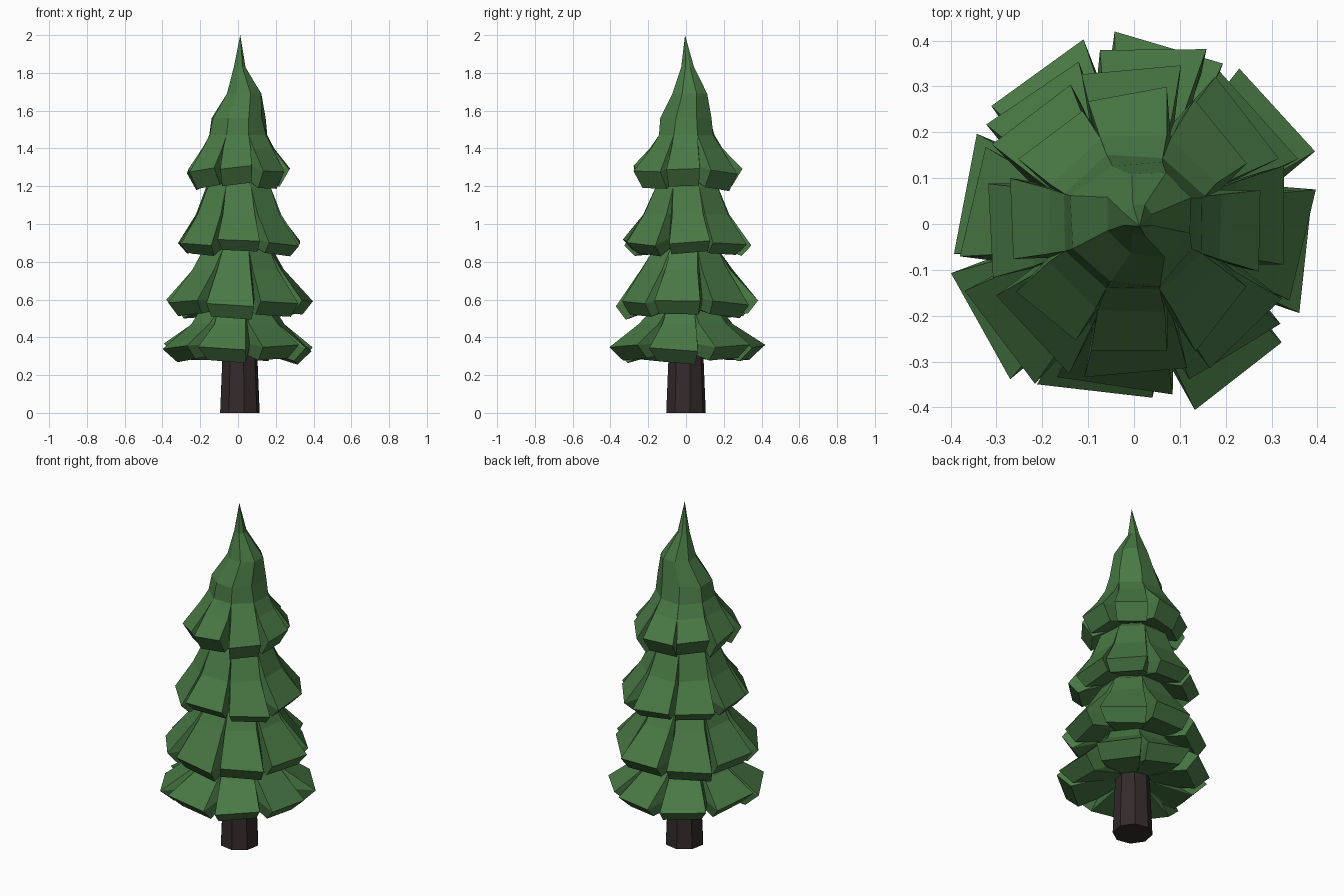
import bpy, bmesh, math, random
from mathutils import Vector

if "Cube" in bpy.data.objects:
    bpy.data.objects.remove(bpy.data.objects["Cube"])

random.seed(4)


def material(name, rgb):
    m = bpy.data.materials.new(name)
    m.diffuse_color = (*rgb, 1)
    m.use_nodes = True
    m.node_tree.nodes["Principled BSDF"].inputs["Base Color"].default_value = m.diffuse_color
    return m


GREEN = material("pine green", (0.066, 0.190, 0.058))
BARK = material("dark bark", (0.034, 0.024, 0.024))
LOBES = 8


def finish(bm, name, mat):
    bmesh.ops.remove_doubles(bm, verts=bm.verts, dist=0.0005)
    bmesh.ops.recalc_face_normals(bm, faces=bm.faces)
    me = bpy.data.meshes.new(name)
    bm.to_mesh(me)
    bm.free()
    me.materials.append(mat)
    ob = bpy.data.objects.new(name, me)
    bpy.context.collection.objects.link(ob)
    return ob


def polar(r, a, z, cx=0.0, cy=0.0):
    return Vector((cx + r * math.cos(a), cy + r * math.sin(a), z))


def plain_row(r, z, start, cx=0.0, cy=0.0, jitter=0.05):
    """Eight corners, each repeated three times so it joins a bough row."""
    pts = []
    for i in range(LOBES):
        a = math.radians(start) + math.tau * (i + 0.5) / LOBES
        pts += [polar(r * (1 + random.uniform(-jitter, jitter)), a, z, cx, cy)] * 3
    return pts[-1:] + pts[:-1]


def bough_row(r, z, half, notch, rise, start, shape):
    """Left corner, right corner and notch of every bough."""
    pts = []
    for i, (da, reach, drop, tilt, skew) in enumerate(shape):
        a = math.radians(start + da) + math.tau * i / LOBES
        out = Vector((math.cos(a), math.sin(a), 0))
        side = Vector((-out.y, out.x, 0))
        for s in (-1, 1):
            p = out * (r * reach + s * skew) + side * s * half * random.uniform(0.93, 1.07)
            p.z = z + drop + s * tilt
            pts.append(p)
        b = math.radians(start) + math.tau * (i + 0.5) / LOBES
        pts.append(polar(r * notch, b, z + rise))
    return pts


def skin(bm, rows):
    rows = [[bm.verts.new(p) for p in row] for row in rows]
    for lo, hi in zip(rows, rows[1:]):
        for i in range(len(lo)):
            j = (i + 1) % len(lo)
            bm.faces.new((lo[i], lo[j], hi[j], hi[i]))
    return rows


# trunk
bm = bmesh.new()
ends = [[polar(r, math.radians(12) + math.tau * i / 8, z, 0.01) for i in range(8)]
        for r, z in ((0.107, 0), (0.092, 0.36))]
low, high = skin(bm, ends)
bm.faces.new(low[::-1])
bm.faces.new(high)
finish(bm, "trunk", BARK)

# foliage tiers: start angle, inner ring, lip, tip, shoulder, neck (radius, z, half width)
tiers = [
    (-100, (0.095, 0.33), (0.315, 0.275, 0.102), (0.386, 0.345, 0.126), (0.235, 0.47, 0.088), (0.20, 0.54)),
    (-94, (0.17, 0.55), (0.315, 0.515, 0.105), (0.368, 0.585, 0.122), (0.235, 0.76, 0.085), (0.185, 0.87)),
    (-89, (0.16, 0.89), (0.275, 0.850, 0.092), (0.326, 0.905, 0.110), (0.225, 1.05, 0.082), (0.18, 1.19)),
    (-91, (0.14, 1.23), (0.220, 1.195, 0.077), (0.272, 1.285, 0.088), (0.188, 1.40, 0.070), (0.16, 1.47)),
]
rows = []
for start, inner, lip, tip, shoulder, neck in tiers:
    u = random.uniform
    shape = [(u(-4, 4), u(0.96, 1.05), u(-0.015, 0.015), u(-0.012, 0.012), u(-0.014, 0.014))
             for _ in range(LOBES)]
    calm = [(d * 0.5, 1 + (k - 1) * 0.5, 0, 0, 0) for d, k, *_ in shape]
    rows += [plain_row(*inner, start),
             bough_row(*lip, 0.78, 0.03, start, shape),
             bough_row(*tip, 0.74, 0.02, start, shape),
             bough_row(*shoulder, 0.95, 0.0, start, calm),
             plain_row(*neck, start)]

# pointed crown leaning slightly
for r, z, cx, cy in ((0.142, 1.56, 0.003, 0.0), (0.092, 1.69, 0.03, 0.02),
                     (0.034, 1.83, 0.01, 0.01), (0.0, 2.0, 0.012, -0.005)):
    rows.append(plain_row(r, z, -91, cx, cy, 0.12))
bm = bmesh.new()
skin(bm, rows)
finish(bm, "foliage", GREEN)
